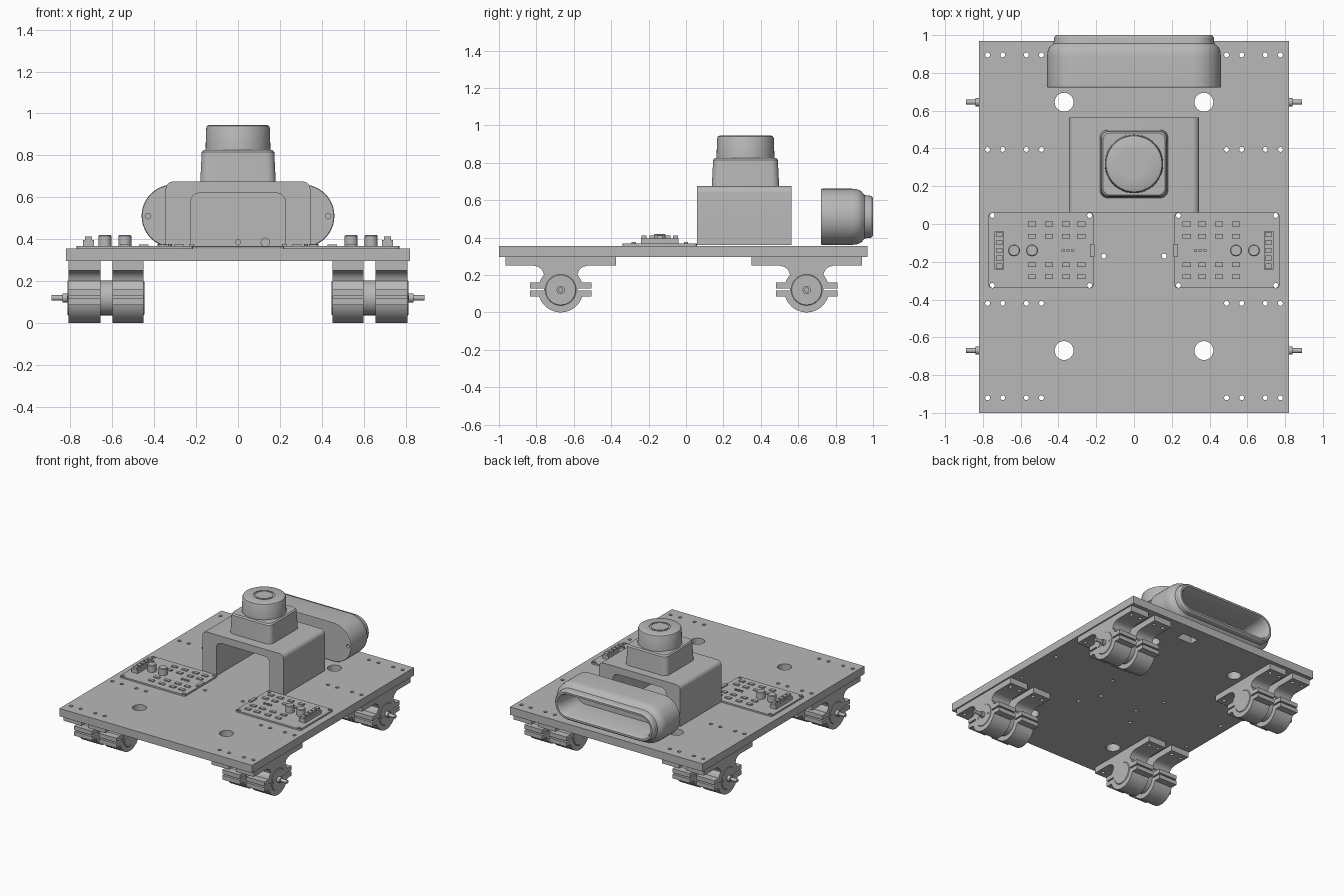
import bpy, bmesh, math
from mathutils import Vector

cube = bpy.data.objects.get("Cube")
if cube:
    bpy.data.objects.remove(cube, do_unlink=True)

grey = bpy.data.materials.new("plain_grey")
grey.use_nodes = True
GREY = (0.48, 0.48, 0.48, 1)
grey.diffuse_color = GREY
grey.node_tree.nodes["Principled BSDF"].inputs["Base Color"].default_value = GREY


def outline(hw, hh, r=0.0, n=6):
    """Rounded rectangle; a circle when hw == hh == r."""
    pts = []
    for k, (sx, sy) in enumerate(((1, 1), (-1, 1), (-1, -1), (1, -1))):
        steps = n if r > 0 else 0
        for i in range(steps + 1):
            a = (k + (i / steps if steps else 0)) * math.pi / 2
            pts.append((sx * (hw - r) + r * math.cos(a), sy * (hh - r) + r * math.sin(a)))
    return pts


def circle(r, n=8):
    return outline(r, r, r, n)


def loft(bm, sections, axis="Z", at=(0, 0)):
    """Join outlines placed along an axis and close both ends."""
    rings = []
    for t, pts in sections:
        ring = []
        for u, v in pts:
            u, v = u + at[0], v + at[1]
            co = {"X": (t, u, v), "Y": (u, t, v), "Z": (u, v, t)}[axis]
            ring.append(bm.verts.new(Vector(co)))
        rings.append(ring)
    for a, b in zip(rings, rings[1:]):
        for i in range(len(a)):
            j = (i + 1) % len(a)
            bm.faces.new((a[i], a[j], b[j], b[i]))
    bm.faces.new(rings[0])
    bm.faces.new(rings[-1])


def prism(bm, pts, a, b, axis="Z", at=(0, 0)):
    loft(bm, [(a, pts), (b, pts)], axis, at)


def finish(name, bm, cutter=None):
    bmesh.ops.remove_doubles(bm, verts=bm.verts, dist=1e-5)
    bmesh.ops.recalc_face_normals(bm, faces=bm.faces)
    mesh = bpy.data.meshes.new(name)
    bm.to_mesh(mesh)
    bm.free()
    ob = bpy.data.objects.new(name, mesh)
    bpy.context.collection.objects.link(ob)
    mesh.materials.append(grey)
    bpy.ops.object.select_all(action="DESELECT")
    ob.select_set(True)
    bpy.context.view_layer.objects.active = ob
    if cutter:
        mod = ob.modifiers.new("holes", "BOOLEAN")
        mod.operation, mod.solver, mod.object = "DIFFERENCE", "EXACT", cutter
        bpy.ops.object.modifier_apply(modifier=mod.name)
    bpy.ops.object.shade_smooth_by_angle(angle=math.radians(30))
    return ob


# Vertical hole cutter shared by deck, clamps and boards
FRONT, BACK, BOARD_Y = -0.67, 0.645, -0.14
bm = bmesh.new()
for s in (1, -1):
    for y in (FRONT, BACK):
        prism(bm, circle(0.05), 0.2, 0.45, at=(s * 0.37, y))
        for dy in (-0.25, 0.25):
            for x in (0.49, 0.57, 0.695, 0.775):
                prism(bm, circle(0.013, 4), 0.2, 0.45, at=(s * x, y + dy))
    prism(bm, circle(0.013, 4), 0.2, 0.45, at=(s * 0.16, -0.17))
    for x in (0.235, 0.75):
        for dy in (-0.185, 0.185):
            prism(bm, circle(0.013, 4), 0.2, 0.45, at=(s * x, BOARD_Y + dy))
prism(bm, outline(0.065, 0.035), 0.2, 0.45, at=(0.21, 0.83))
hole_cutter = finish("hole_cutter", bm)

# Deck
bm = bmesh.new()
prism(bm, outline(0.82, 0.985), 0.295, 0.355, at=(0, -0.015))
finish("deck", bm, hole_cutter)

# Motor clamp profile: flange, neck, ring and split ears
def arc(a0, a1, n):
    return [(0.12 * math.cos(math.radians(a0 + (a1 - a0) * i / n)),
             0.12 + 0.12 * math.sin(math.radians(a0 + (a1 - a0) * i / n))) for i in range(n + 1)]


half = [(0.295, 0.295), (0.295, 0.25), (0.145, 0.25), (0.118, 0.243), (0.1, 0.228), (0.092, 0.21)]
half += arc(42, 20, 4)
half += [(0.165, 0.16), (0.165, 0.128), (0.09, 0.128), (0.09, 0.117), (0.165, 0.117), (0.165, 0.085)]
half += arc(-17, -90, 10)
clamp = half + [(-y, z) for y, z in reversed(half[:-1])]

# Motors with two clamps each
for s, side in ((1, "left"), (-1, "right")):
    for y, end in ((FRONT, "front"), (BACK, "back")):
        for x0, x1, place in ((0.452, 0.6, "inner"), (0.657, 0.81, "outer")):
            bm = bmesh.new()
            prism(bm, clamp, s * x0, s * x1, "X", (y, 0))
            finish(f"{end}_{side}_{place}_clamp", bm, hole_cutter)
        bm = bmesh.new()
        loft(bm, [(s * x, circle(r)) for x, r in (
            (0.447, 0.078), (0.452, 0.083), (0.81, 0.083), (0.814, 0.08), (0.814, 0.022),
            (0.838, 0.022), (0.838, 0.013), (0.89, 0.013))], "X", (y, 0.12))
        for dy in (-0.055, 0.055):
            prism(bm, circle(0.011, 4), s * 0.812, s * 0.817, "X", (y + dy, 0.12))
        finish(f"{end}_{side}_motor", bm)

# Arched bracket
def corner(x, z, r):
    return [(x - r + r * math.cos(i * math.pi / 12), z - r + r * math.sin(i * math.pi / 12))
            for i in range(7)]


def arch(x, z, r):
    right = [(x, 0.36)] + corner(x, z, r)
    return right + [(-u, v) for u, v in reversed(right)]


bm = bmesh.new()
prism(bm, arch(0.345, 0.675, 0.035) + arch(0.225, 0.62, 0.04)[::-1], 0.06, 0.565, "Y")
finish("bracket", bm)

# Scanner: tapered base and round head with a shallow ring groove
bm = bmesh.new()
loft(bm, [(z, outline(w, w, 0.04)) for z, w in
          ((0.675, 0.18), (0.815, 0.173), (0.825, 0.165))], at=(0, 0.318))
finish("scanner_base", bm)
bm = bmesh.new()
loft(bm, [(z, circle(r, 12)) for z, r in (
    (0.82, 0.155), (0.93, 0.152), (0.94, 0.148), (0.945, 0.138), (0.945, 0.075),
    (0.94, 0.075), (0.94, 0.062), (0.945, 0.062))], at=(0, 0.318))
finish("scanner_head", bm)

# Camera housing: hollow capsule opening to the back
bm = bmesh.new()
for x, z, r in ((-0.43, 0.51, 0.013), (0.43, 0.51, 0.013), (0, 0.385, 0.012), (0.13, 0.385, 0.02)):
    prism(bm, circle(r, 4), 0.7, 0.75, "Y", (x, z))
screw_cutter = finish("screw_cutter", bm)
bm = bmesh.new()
loft(bm, [(y, outline(0.31 + r, r, r, 12)) for y, r in (
    (0.722, 0.147), (0.727, 0.15), (0.89, 0.15), (0.92, 0.146), (0.938, 0.136), (0.955, 0.116),
    (0.988, 0.112), (1.0, 0.102), (1.0, 0.088), (0.97, 0.075), (0.78, 0.072))], "Y", (0, 0.511))
finish("camera_housing", bm, screw_cutter)

# Circuit boards, the second turned half a circle from the first
for s, side in ((1, "left"), (-1, "right")):
    bm = bmesh.new()
    prism(bm, outline(0.2775, 0.2, 0.015, 3), 0.3545, 0.367, at=(s * 0.4925, BOARD_Y))
    finish(f"{side}_circuit_board", bm, hole_cutter)

    bm = bmesh.new()
    for x in (0.54, 0.635):
        loft(bm, [(z, circle(r)) for z, r in ((0.366, 0.031), (0.415, 0.031), (0.42, 0.027))],
             at=(s * x, BOARD_Y))
    finish(f"{side}_capacitors", bm)

    bm = bmesh.new()
    prism(bm, outline(0.026, 0.1), 0.366, 0.395, at=(s * 0.713, BOARD_Y))
    for i in range(5):
        prism(bm, outline(0.016, 0.014), 0.394, 0.412, at=(s * 0.713, BOARD_Y + (i - 2) * 0.042))
    finish(f"{side}_terminal_block", bm)

    bm = bmesh.new()
    for x in (0.28, 0.36, 0.45, 0.54):
        for dy in (-0.14, -0.075, 0.075, 0.14):
            prism(bm, outline(0.022, 0.012), 0.366, 0.375, at=(s * x, BOARD_Y + s * dy))
    for x in (0.325, 0.35, 0.375):
        prism(bm, circle(0.009, 3), 0.366, 0.378, at=(s * x, BOARD_Y))
    prism(bm, outline(0.012, 0.035), 0.366, 0.378, at=(s * 0.222, BOARD_Y))
    finish(f"{side}_chips", bm)

for helper in (hole_cutter, screw_cutter):
    bpy.data.objects.remove(helper, do_unlink=True)
